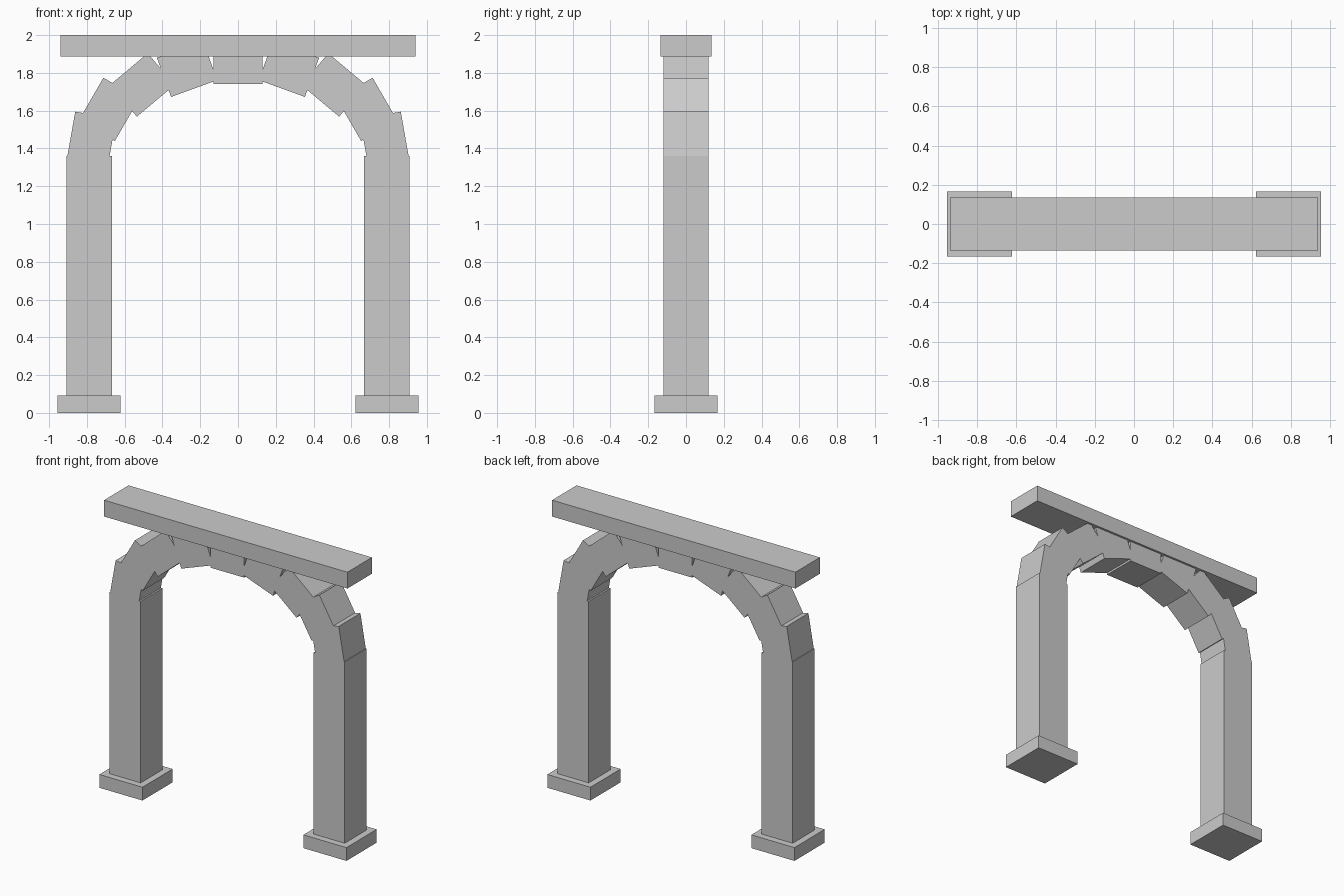
import bpy, bmesh
from math import sin, cos, radians
from mathutils import Matrix

if "Cube" in bpy.data.objects:
    bpy.data.objects.remove(bpy.data.objects["Cube"])


def box(name, size, center, tilt=0.0):
    """Box of a given size, tilted about the y axis."""
    bm = bmesh.new()
    bmesh.ops.create_cube(bm, size=1.0)
    bmesh.ops.scale(bm, vec=size, verts=bm.verts)
    bmesh.ops.rotate(bm, verts=bm.verts, matrix=Matrix.Rotation(tilt, 3, 'Y'))
    bmesh.ops.translate(bm, vec=center, verts=bm.verts)
    mesh = bpy.data.meshes.new(name)
    bm.to_mesh(mesh)
    bm.free()
    obj = bpy.data.objects.new(name, mesh)
    bpy.context.collection.objects.link(obj)
    return obj


PILLAR_X = 0.788
DEPTH = 0.24
BASE_H = 0.093
SPRING_Z = 1.36      # top of the pillars
LINTEL_Z = 1.886     # underside of the lintel

# Pillars standing on square plinths
for side, label in ((-1, "left"), (1, "right")):
    x = side * PILLAR_X
    box(f"{label}_plinth", (0.333, 0.333, BASE_H), (x, 0, BASE_H / 2))
    box(f"{label}_pillar", (0.24, DEPTH, SPRING_Z - BASE_H),
        (x, 0, (SPRING_Z + BASE_H) / 2))

# Nine overlapping arch stones on a flattened half ellipse
STONES = 9
RISE = 0.487
for i in range(STONES):
    angle = 180 / STONES * (i + 0.5)
    t = radians(angle)
    box(f"arch_stone_{i + 1}", (0.26, DEPTH, 0.22),
        (PILLAR_X * cos(t), 0, SPRING_Z + 0.003 + RISE * sin(t)),
        radians(90 - angle))

# Lintel slab across the top
box("lintel", (1.88, 0.27, 2.0 - LINTEL_Z), (0, 0, (2.0 + LINTEL_Z) / 2))
